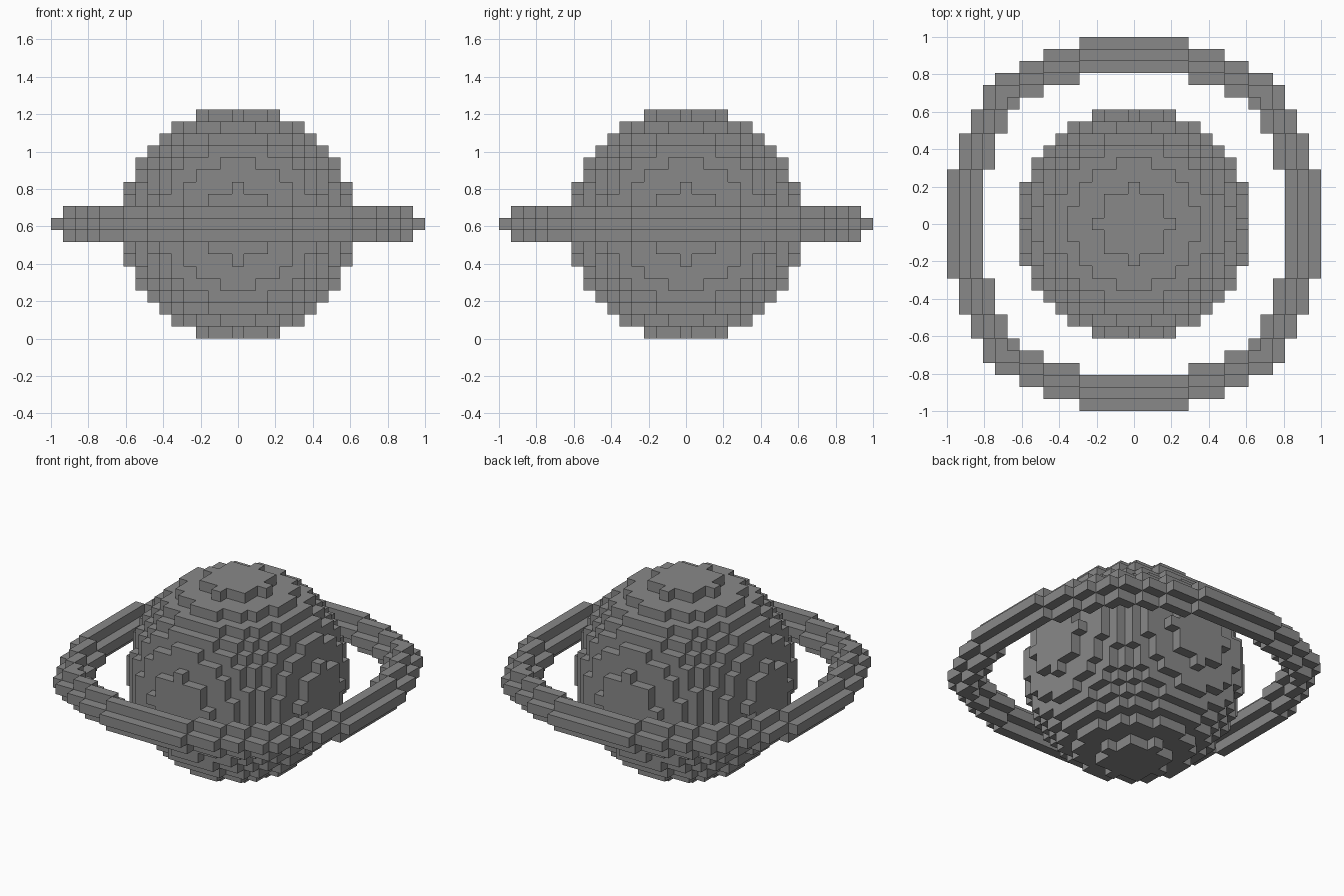
import bpy
import bmesh
from mathutils import Vector

cube = bpy.data.objects.get("Cube")
if cube:
    bpy.data.objects.remove(cube, do_unlink=True)

U = 2 / 31                          # edge of one block
CENTRE = Vector((0, 0, 9.5 * U))    # shared centre of globe and ring

grey = bpy.data.materials.new("stone_grey")
grey.use_nodes = True
colour = (0.25, 0.25, 0.25, 1)
grey.diffuse_color = colour
grey.node_tree.nodes["Principled BSDF"].inputs["Base Color"].default_value = colour


def block_object(name, cells):
    """Outer skin of a set of unit blocks."""
    bm = bmesh.new()
    corners = {}

    def corner(p):
        key = tuple(round(2 * c) for c in p)
        if key not in corners:
            corners[key] = bm.verts.new(CENTRE + p * U)
        return corners[key]

    for cell in cells:
        c = Vector(cell)
        for axis in range(3):
            for sign in (-1, 1):
                n = Vector((0, 0, 0))
                n[axis] = sign
                if tuple(int(v) for v in c + n) in cells:
                    continue
                a = Vector((0, 0, 0))
                a[(axis + 1) % 3] = 1
                b = n.cross(a)
                mid = c + n / 2
                bm.faces.new([corner(mid + (s * a + t * b) / 2)
                              for s, t in ((-1, -1), (1, -1), (1, 1), (-1, 1))])
    mesh = bpy.data.meshes.new(name)
    bm.to_mesh(mesh)
    bm.free()
    mesh.materials.append(grey)
    obj = bpy.data.objects.new(name, mesh)
    bpy.context.collection.objects.link(obj)


# Globe: all blocks whose centres lie inside the sphere
span = range(-9, 10)
globe = {(x, y, z) for x in span for y in span for z in span
         if x * x + y * y + z * z <= 9.5 ** 2}
block_object("globe", globe)


# Ring: stepped outlines as (half width, half depth) rectangles
OUTER = ((4, 15), (7, 14), (9, 13), (11, 12), (12, 11), (13, 9), (14, 7), (15, 4))
INNER = ((4, 12), (7, 11), (9, 10), (10, 9), (11, 7), (12, 4))


def inside(outline, x, y):
    return any(abs(x) <= w and abs(y) <= d for w, d in outline)


span = range(-15, 16)
flat = {(x, y) for x in span for y in span
        if inside(OUTER, x, y) and not inside(INNER, x, y)}
# The raised ridge is the band with its border blocks removed
ridge = {(x, y) for x, y in flat
         if {(x + 1, y), (x - 1, y), (x, y + 1), (x, y - 1)} <= flat}
ring = {(x, y, 0) for x, y in flat}
ring |= {(x, y, z) for x, y in ridge for z in (-1, 1)}
block_object("ring", ring)
